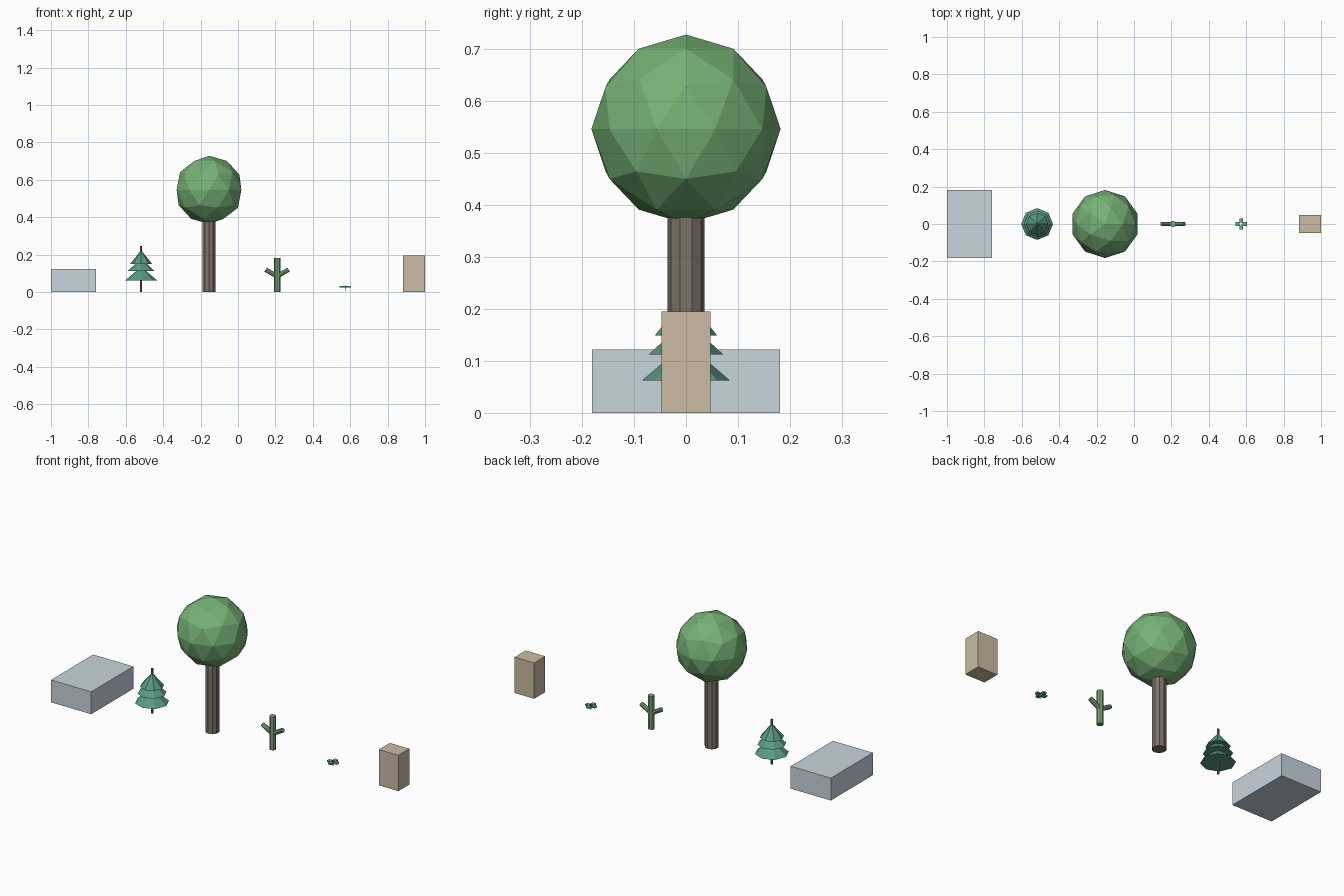
import bpy
from math import radians, pi, sin, cos

if "Cube" in bpy.data.objects:
    bpy.data.objects.remove(bpy.data.objects["Cube"])


def material(name, rgb):
    m = bpy.data.materials.new(name)
    m.diffuse_color = (*rgb, 1)
    m.use_nodes = True
    m.node_tree.nodes["Principled BSDF"].inputs["Base Color"].default_value = m.diffuse_color
    return m


BLUE = material("pale_blue", (0.58, 0.66, 0.73))
TAN = material("tan", (0.60, 0.50, 0.36))
BARK = material("bark", (0.21, 0.17, 0.14))
LEAF = material("leaf", (0.18, 0.44, 0.18))
PINE = material("pine", (0.10, 0.32, 0.23))
CACTUS = material("cactus", (0.20, 0.38, 0.20))
SPROUT = material("sprout", (0.14, 0.42, 0.24))


def finish(name, mat):
    o = bpy.context.object
    o.name = name
    o.data.materials.append(mat)
    return o


def box(name, mat, center, size, turn=0):
    bpy.ops.mesh.primitive_cube_add(size=1, location=center, rotation=(0, 0, turn))
    o = finish(name, mat)
    o.scale = size
    return o


def post(name, mat, x, z0, z1, r, sides=8, r2=None):
    # upright cylinder or cone
    bpy.ops.mesh.primitive_cone_add(vertices=sides, radius1=r, radius2=r if r2 is None else r2,
                                    depth=z1 - z0, location=(x, 0, (z0 + z1) / 2))
    return finish(name, mat)


# end blocks
box("wide_block", BLUE, (-0.879, 0, 0.061), (0.242, 0.362, 0.122))
box("tall_block", TAN, (0.941, 0, 0.0975), (0.118, 0.095, 0.195))

# conifer: thin trunk and three stacked cones
PX = -0.518
post("pine_trunk", BARK, PX, 0, 0.245, 0.006)
for i, (z, r, h) in enumerate([(0.062, 0.085, 0.073), (0.112, 0.072, 0.067), (0.149, 0.060, 0.074)]):
    post(f"pine_tier_{i + 1}", PINE, PX, z, z + h, r, r2=0)

# round tree
TX = -0.155
post("tree_trunk", BARK, TX, 0, 0.40, 0.036, sides=10)
bpy.ops.mesh.primitive_ico_sphere_add(subdivisions=2, radius=0.182, location=(TX, 0, 0.546))
finish("tree_crown", LEAF)

# cactus: post with two raised arms
CX = 0.209
post("cactus_stem", CACTUS, CX, 0, 0.182, 0.017)
for side in (-1, 1):
    bpy.ops.mesh.primitive_cylinder_add(vertices=8, radius=0.012, depth=0.066,
                                        location=(CX + side * 0.033, 0, 0.103),
                                        rotation=(0, side * radians(60), 0))
    finish("cactus_arm", CACTUS)

# sprout: thin stem and four small flat leaves
SX = 0.573
post("sprout_stem", SPROUT, SX, 0.006, 0.038, 0.002, sides=6)
for k in range(4):
    a = k * pi / 2
    box("sprout_leaf", SPROUT, (SX + 0.019 * cos(a), 0.019 * sin(a), 0.027), (0.022, 0.02, 0.008), a)
